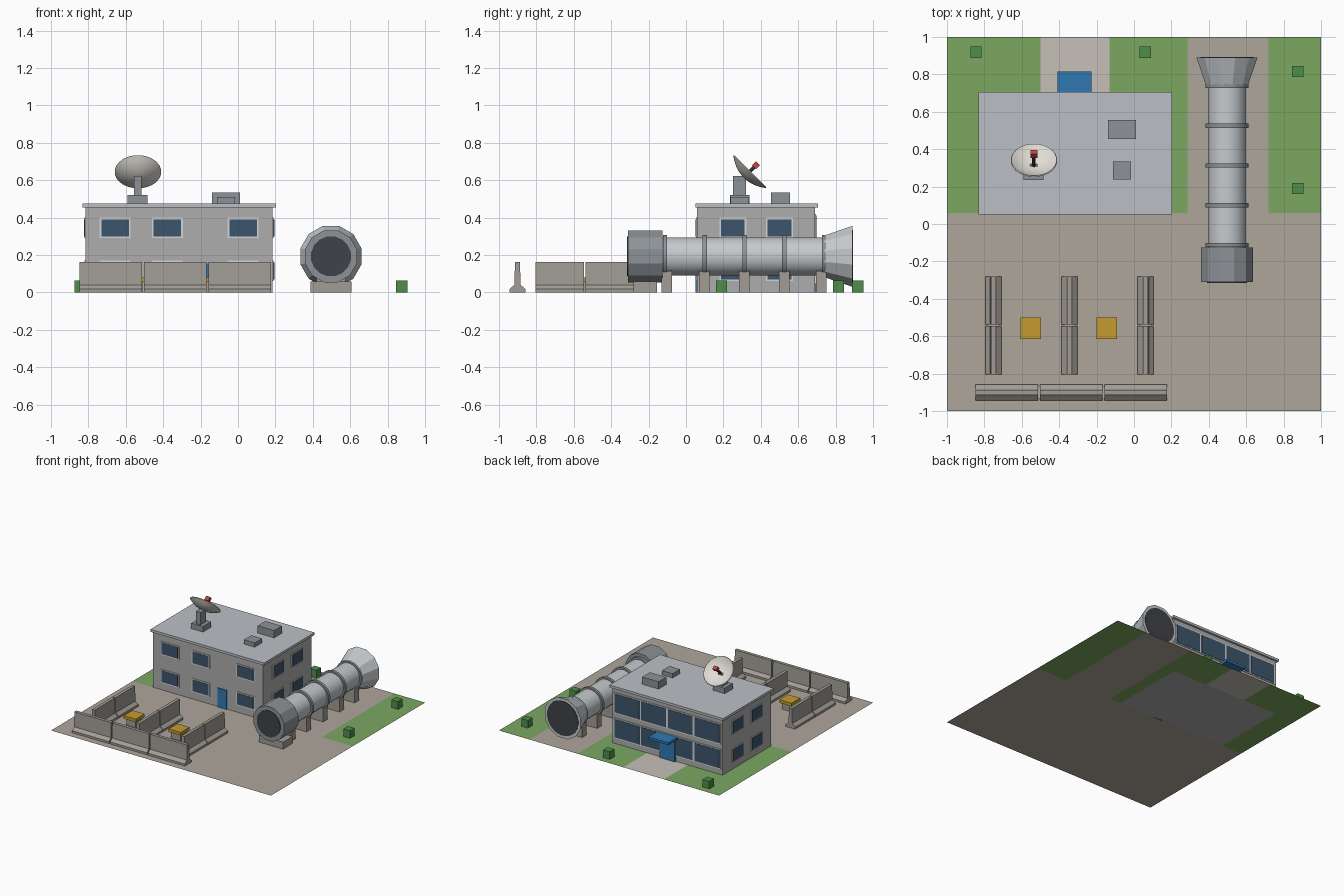
import bpy, bmesh, math
from mathutils import Matrix, Vector

if "Cube" in bpy.data.objects:
    bpy.data.objects.remove(bpy.data.objects["Cube"])


def mat(name, r, g, b):
    m = bpy.data.materials.new(name)
    m.diffuse_color = (r, g, b, 1)
    m.use_nodes = True
    m.node_tree.nodes["Principled BSDF"].inputs["Base Color"].default_value = m.diffuse_color
    return m


CONCRETE = mat("paving", 0.43, 0.38, 0.33)
LAWN = mat("lawn", 0.2, 0.39, 0.12)
PATH = mat("path", 0.57, 0.53, 0.48)
WALL = mat("wall", 0.42, 0.42, 0.42)
ROOF = mat("roof", 0.5, 0.53, 0.56)
UNIT = mat("unit", 0.27, 0.29, 0.31)
FRAME = mat("frame", 0.65, 0.67, 0.68)
GLASS = mat("glass", 0.045, 0.09, 0.15)
BLUE = mat("blue", 0.03, 0.19, 0.45)
STEEL = mat("steel", 0.56, 0.59, 0.61)
DARK = mat("dark", 0.05, 0.055, 0.065)
BARRIER = mat("barrier", 0.36, 0.34, 0.3)
YELLOW = mat("yellow", 0.56, 0.33, 0.03)
BUSH = mat("bush", 0.08, 0.27, 0.07)
DISH = mat("dish", 0.75, 0.73, 0.67)
RED = mat("red", 0.55, 0.06, 0.06)


def finish(name, bm, m, smooth=False):
    bmesh.ops.recalc_face_normals(bm, faces=bm.faces)
    me = bpy.data.meshes.new(name)
    bm.to_mesh(me)
    bm.free()
    o = bpy.data.objects.new(name, me)
    bpy.context.collection.objects.link(o)
    me.materials.append(m)
    if smooth:
        bpy.ops.object.select_all(action='DESELECT')
        o.select_set(True)
        bpy.context.view_layer.objects.active = o
        bpy.ops.object.shade_smooth_by_angle(angle=math.radians(35))
    return o


def box(name, x, y, z, m):
    bm = bmesh.new()
    c = [(a[0] + a[1]) / 2 for a in (x, y, z)]
    s = [a[1] - a[0] for a in (x, y, z)]
    bmesh.ops.create_cube(bm, size=1, matrix=Matrix.Translation(c) @ Matrix.Diagonal((*s, 1)))
    return finish(name, bm, m)


def tile(name, x0, x1, y0, y1, m):
    bm = bmesh.new()
    bm.faces.new([bm.verts.new(p) for p in ((x0, y0, 0), (x1, y0, 0), (x1, y1, 0), (x0, y1, 0))])
    return finish(name, bm, m)


def lathe(name, prof, n, m, matrix, smooth=False, phase=0.5):
    """Revolve (height, radius) points about local z, with end caps."""
    bm = bmesh.new()
    rings = [[bm.verts.new((r * math.cos((i + phase) * math.tau / n),
                            r * math.sin((i + phase) * math.tau / n), h))
              for i in range(n)] for h, r in prof]
    for a, b in zip(rings, rings[1:]):
        for i in range(n):
            j = (i + 1) % n
            bm.faces.new((a[i], a[j], b[j], b[i]))
    bm.faces.new(rings[0])
    bm.faces.new(rings[-1])
    bm.transform(matrix)
    return finish(name, bm, m, smooth)


# Ground tiles around the building footprint
X0, X1, Y0, Y1, H = -0.815, 0.185, 0.06, 0.69, 0.455
tile("paving_front", -1, 1, -1, Y0, CONCRETE)
tile("paving_tunnel", 0.285, 0.72, Y0, 1, CONCRETE)
tile("entrance_path", -0.5, -0.13, Y1, 1, PATH)
tile("lawn_left", -1, X0, Y0, 1, LAWN)
tile("lawn_back_left", X0, -0.5, Y1, 1, LAWN)
tile("lawn_back", -0.13, X1, Y1, 1, LAWN)
tile("lawn_middle", X1, 0.285, Y0, 1, LAWN)
tile("lawn_right", 0.72, 1, Y0, 1, LAWN)

# Building shell and roof
box("building_walls", (X0, X1), (Y0, Y1), (0, H), WALL)
box("roof_slab", (-0.832, 0.202), (0.05, 0.706), (H, 0.475), ROOF)
box("roof_unit_large", (-0.14, 0.01), (0.455, 0.555), (0.475, 0.535), UNIT)
box("roof_unit_small", (-0.113, -0.015), (0.238, 0.335), (0.475, 0.51), UNIT)


def window(side, a, b, z0, z1):
    for part, d, inset, m in (("frame", 0.006, 0, FRAME), ("glass", 0.009, 0.009, GLASS)):
        s, z = (a + inset, b - inset), (z0 + inset, z1 - inset)
        name = f"{side}_window_{part}"
        if side == "front":
            box(name, s, (Y0 - d, Y0 + 0.01), z, m)
        elif side == "back":
            box(name, s, (Y1 - 0.01, Y1 + d), z, m)
        elif side == "left":
            box(name, (X0 - d, X0 + 0.01), s, z, m)
        else:
            box(name, (X1 - 0.01, X1 + d), s, z, m)


# Punched windows on front and sides, large glazing at the back
for z0, z1 in ((0.06, 0.17), (0.29, 0.4)):
    for a in (-0.74, -0.46, -0.055):
        window("front", a, a + 0.165, z0, z1)
    for side in ("left", "right"):
        for a in (0.178, 0.427):
            window(side, a, a + 0.145, z0, z1)
for z0, z1 in ((0.045, 0.21), (0.25, 0.42)):
    for i in range(4):
        window("back", -0.8 + i * 0.2425, -0.8 + (i + 1) * 0.2425, z0, z1)

# Doors and canopy
box("front_door", (-0.225, -0.14), (Y0 - 0.008, Y0 + 0.01), (0, 0.155), BLUE)
box("back_door", (-0.39, -0.25), (Y1 - 0.01, Y1 + 0.014), (0, 0.185), BLUE)
box("entrance_canopy", (-0.41, -0.228), (Y1, 0.815), (0.185, 0.205), BLUE)

# Roof antenna
box("antenna_base", (-0.59, -0.483), (0.235, 0.34), (0.475, 0.52), UNIT)
box("antenna_post", (-0.557, -0.515), (0.25, 0.322), (0.52, 0.622), UNIT)
D = Matrix.Translation((-0.535, 0.34, 0.645)) @ Matrix.Rotation(math.radians(-45), 4, 'X')
outer = [(-0.045 + 0.045 * t * t, 0.125 * t) for t in (0.1, 0.35, 0.6, 0.8, 1)]
inner = [(h + 0.005, r * 0.97) for h, r in reversed(outer)]
lathe("antenna_dish", outer + inner, 24, DISH, D, True)
lathe("antenna_feed_arm", [(-0.045, 0.01), (0.04, 0.01)], 8, DARK, D)
feed = box("antenna_feed", (-0.018, 0.018), (-0.015, 0.015), (0.033, 0.065), RED)
feed.matrix_world = D

# Wind tunnel: local z of the lathe runs along world +y
T = Matrix.Translation((0.497, 0, 0.193)) @ Matrix.Rotation(math.radians(-90), 4, 'X')
K = 1 / math.cos(math.pi / 12)
lathe("tunnel_tube", [(-0.13, 0.102), (0.75, 0.102)], 24, STEEL, T, True)
lathe("tunnel_inlet", [(-0.31, 0.139 * K), (-0.125, 0.139 * K)], 12, UNIT, T)
lathe("tunnel_inlet_opening", [(-0.315, 0.108), (-0.3, 0.108)], 16, DARK, T)
lathe("tunnel_diffuser", [(0.735, 0.11 * K), (0.89, 0.163 * K)], 12, STEEL, T)
lathe("tunnel_outlet_opening", [(0.87, 0.142), (0.893, 0.142)], 24, DARK, T)
for y in (-0.112, 0.1, 0.313, 0.525, 0.737):
    lathe("tunnel_flange", [(y - 0.011, 0.116), (y + 0.011, 0.116)], 24, UNIT, T, True)

# Tunnel supports
box("inlet_support", (0.388, 0.606), (-0.28, -0.155), (0.001, 0.058), BARRIER)
for y in (-0.102, 0.098, 0.312, 0.525, 0.722):
    box("tunnel_support", (0.42, 0.575), (y - 0.028, y + 0.028), (0.001, 0.115), BARRIER)


def barrier(name, cx, cy, length, turn):
    half = [(0.043, 0.001), (0.043, 0.018), (0.017, 0.04), (0.013, 0.162)]
    prof = half + [(-a, z) for a, z in reversed(half)]
    bm = bmesh.new()
    f = bm.faces.new([bm.verts.new((-length / 2, a, z)) for a, z in prof])
    ext = bmesh.ops.extrude_face_region(bm, geom=[f], use_keep_orig=True)
    vs = [v for v in ext["geom"] if isinstance(v, bmesh.types.BMVert)]
    bmesh.ops.translate(bm, verts=vs, vec=(length, 0, 0))
    bm.transform(Matrix.Translation((cx, cy, 0)) @ Matrix.Rotation(turn, 4, 'Z'))
    finish(name, bm, BARRIER)


# Blast barriers
for i in range(3):
    barrier("front_barrier", -0.68 + i * 0.345, -0.901, 0.335, 0)
    for y in (-0.675, -0.41):
        barrier("bay_barrier", -0.752 + i * 0.407, y, 0.257, math.pi / 2)

# Test stands in the bays
for x in (-0.553, -0.145):
    box("stand_base", (x - 0.042, x + 0.042), (-0.6, -0.516), (0.001, 0.055), BARRIER)
    box("stand_top", (x - 0.055, x + 0.055), (-0.615, -0.501), (0.055, 0.08), YELLOW)

# Bushes
for x, y in ((-0.845, 0.918), (0.06, 0.918), (0.875, 0.815), (0.875, 0.19)):
    box("bush", (x - 0.03, x + 0.03), (y - 0.03, y + 0.03), (0.001, 0.064), BUSH)
